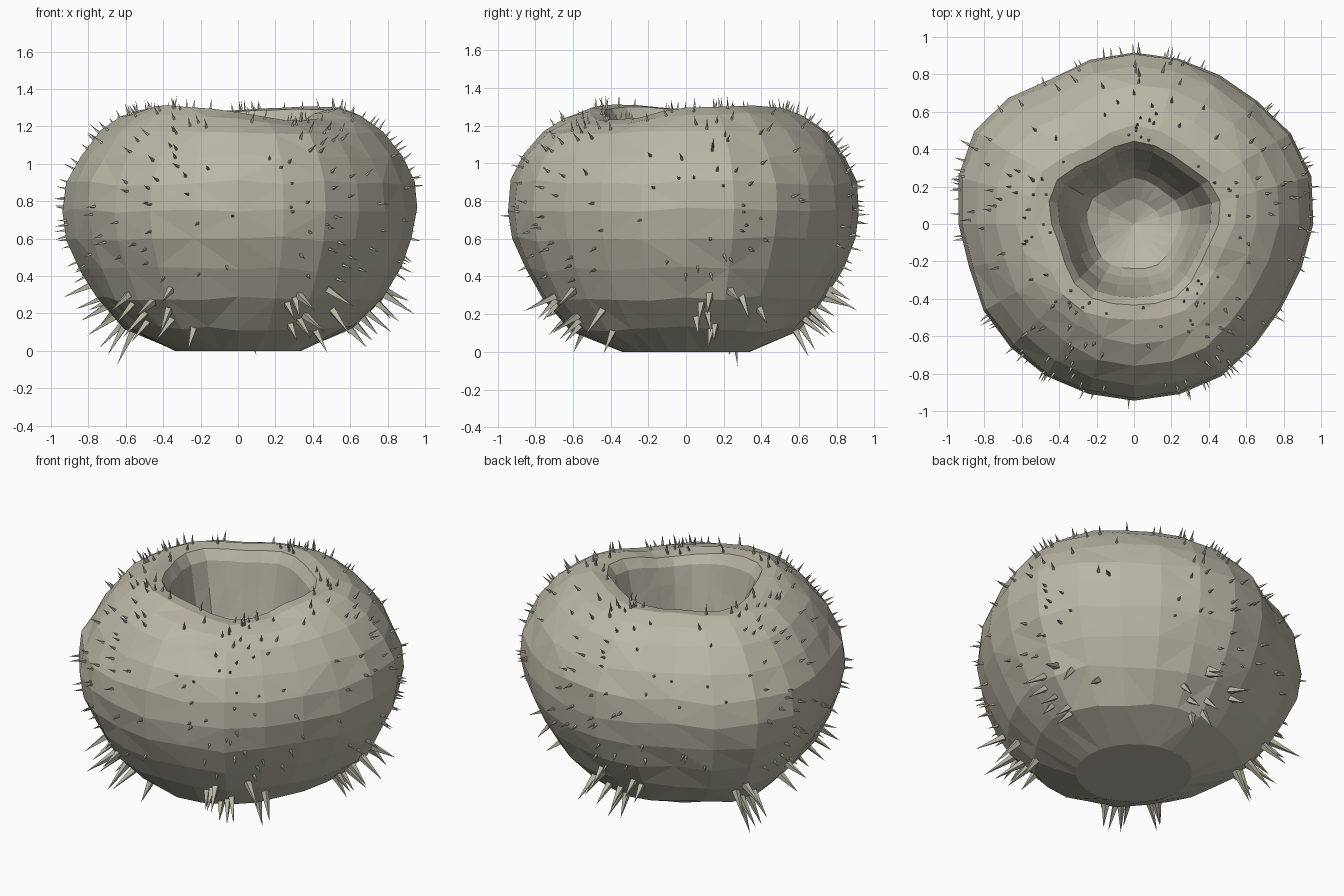
import bpy, bmesh, math, random
from mathutils import Vector, noise

random.seed(7)
cube = bpy.data.objects.get("Cube")
if cube:
    bpy.data.objects.remove(cube, do_unlink=True)

mat = bpy.data.materials.new("warm grey stone")
mat.use_nodes = True
COLOUR = (0.49, 0.47, 0.38, 1)
mat.diffuse_color = COLOUR
mat.node_tree.nodes["Principled BSDF"].inputs["Base Color"].default_value = COLOUR

SEGMENTS = 24
# Outline radius every 15 degrees, starting at +x
OUTLINE = [.96, .98, .965, .925, .925, .92, .92, .905, .89, .945, .99, .97,
           .94, .915, .925, .935, .94, .94, .945, .945, .94, .91, .90, .92]
# Radius fraction and height, from the foot to the lip, then down the hollow
OUTER = [(.36, 0), (.645, .12), (.81, .28), (.905, .44), (.975, .6), (1, .75),
         (.985, .9), (.92, 1.04), (.81, 1.17), (.685, 1.25), (.56, 1.29), (.47, 1.28)]
INNER = [(.47, 1.28), (.425, 1.22), (.395, 1.06), (.36, .88), (.31, .74), (.26, .66), (.14, .61)]


def sample(points, t):
    i = min(int(t), len(points) - 2)
    return Vector(points[i]).lerp(Vector(points[i + 1]), t - i)


def bump(angle, degrees, width):
    """Smooth weight, 1 at the given direction and fading to 0 around it."""
    return math.exp(-((math.cos(angle - math.radians(degrees)) - 1) / width) ** 2)


def surface(angle, frac, height):
    """Point on the lumpy pot for a profile radius and height."""
    u = (angle / math.tau * SEGMENTS) % SEGMENTS
    i = int(u) % SEGMENTS
    outline = OUTLINE[i] + (OUTLINE[(i + 1) % SEGMENTS] - OUTLINE[i]) * (u - int(u))
    if height <= 0:
        outline = .94
    r = outline * frac
    if height > .5 and frac < .6:                       # faintly five-sided opening
        r *= 1 + .03 * math.cos(5 * (angle - math.radians(90)))
    if frac > .6:                                       # sloping shoulders at the left
        shoulder = max(0, min(1, (height - .85) / .25))
        r *= 1 - .04 * shoulder * (bump(angle, 220, .2) + bump(angle, 145, .2))
    # Wavy lip, lowest at the front left
    top = max(0, min(1, (height - 1.05) / .22)) * max(0, min(1, (.95 - frac) / .3))
    wave = .016 * math.cos(2 * (angle - math.radians(40)))
    z = height + top * (wave - .04 * bump(angle, -52, .16))
    p = Vector((r * math.cos(angle), r * math.sin(angle), z))
    if height > 0:
        n = noise.noise(p * 4.3)
        p.xy *= 1 + .018 * n
        p.z += (.01 if height > 1.1 else .03) * noise.noise(p * 5 + Vector((9, 3, 1)))
    return p


def finish(name, bm):
    bmesh.ops.recalc_face_normals(bm, faces=bm.faces)
    mesh = bpy.data.meshes.new(name)
    bm.to_mesh(mesh)
    bm.free()
    mesh.materials.append(mat)
    obj = bpy.data.objects.new(name, mesh)
    bpy.context.scene.collection.objects.link(obj)


def add_rings(bm, profile):
    rings = [[bm.verts.new(surface(math.tau * k / SEGMENTS, f, h)) for k in range(SEGMENTS)]
             for f, h in profile]
    for a, b in zip(rings, rings[1:]):
        for k in range(SEGMENTS):
            j = (k + 1) % SEGMENTS
            bm.faces.new((a[k], a[j], b[j], b[k]))
    return rings


# Rounded body with a flat foot, a hollow inside, and a fan-shaped floor
bm = bmesh.new()
outer = add_rings(bm, OUTER)
bm.faces.new(outer[0])
inner = add_rings(bm, INNER)
centre = bm.verts.new((0, 0, .57))
for k in range(SEGMENTS):
    bm.faces.new((inner[-1][k], inner[-1][(k + 1) % SEGMENTS], centre))
bmesh.ops.remove_doubles(bm, verts=bm.verts, dist=.0001)
bmesh.ops.triangulate(bm, faces=[f for f in bm.faces if len(f.verts) == 4])
finish("pot_body", bm)


def add_spike(bm, angle, t, length, radius, lift=0):
    def at(a, s):
        return surface(a, *sample(OUTER, s))
    p = at(angle, t)
    across = at(angle + .06, t) - at(angle - .06, t)
    along = at(angle, min(t + .3, 10.99)) - at(angle, t - .3)
    n = across.cross(along).normalized()
    n = (n + Vector((0, 0, lift)) + Vector([random.uniform(-.15, .15) for _ in range(3)])).normalized()
    side = n.orthogonal().normalized()
    up = n.cross(side)
    base = [bm.verts.new(p - n * .012 + radius * (side * math.cos(a) + up * math.sin(a)))
            for a in (math.tau * k / 4 for k in range(4))]
    tip = bm.verts.new(p + n * length)
    bm.faces.new(base)
    for k in range(4):
        bm.faces.new((base[k], base[(k + 1) % 4], tip))


# Spikes gathered in five lobes: long ones low down, short ones above
LOBES = [math.radians(18 + 72 * k) for k in range(5)]
long_bm, short_bm = bmesh.new(), bmesh.new()
for lobe in LOBES:
    for k in range(9):
        add_spike(long_bm, lobe + random.uniform(-.27, .27), .95 + 1.35 * k / 8,
                  random.uniform(.12, .2), .024, .1)
    for k in range(52):
        add_spike(short_bm, lobe + random.gauss(0, .29), 2.6 + 8.3 * (k + random.random()) / 52,
                  random.uniform(.04, .065), .01)
finish("long_spikes", long_bm)
finish("short_spikes", short_bm)
